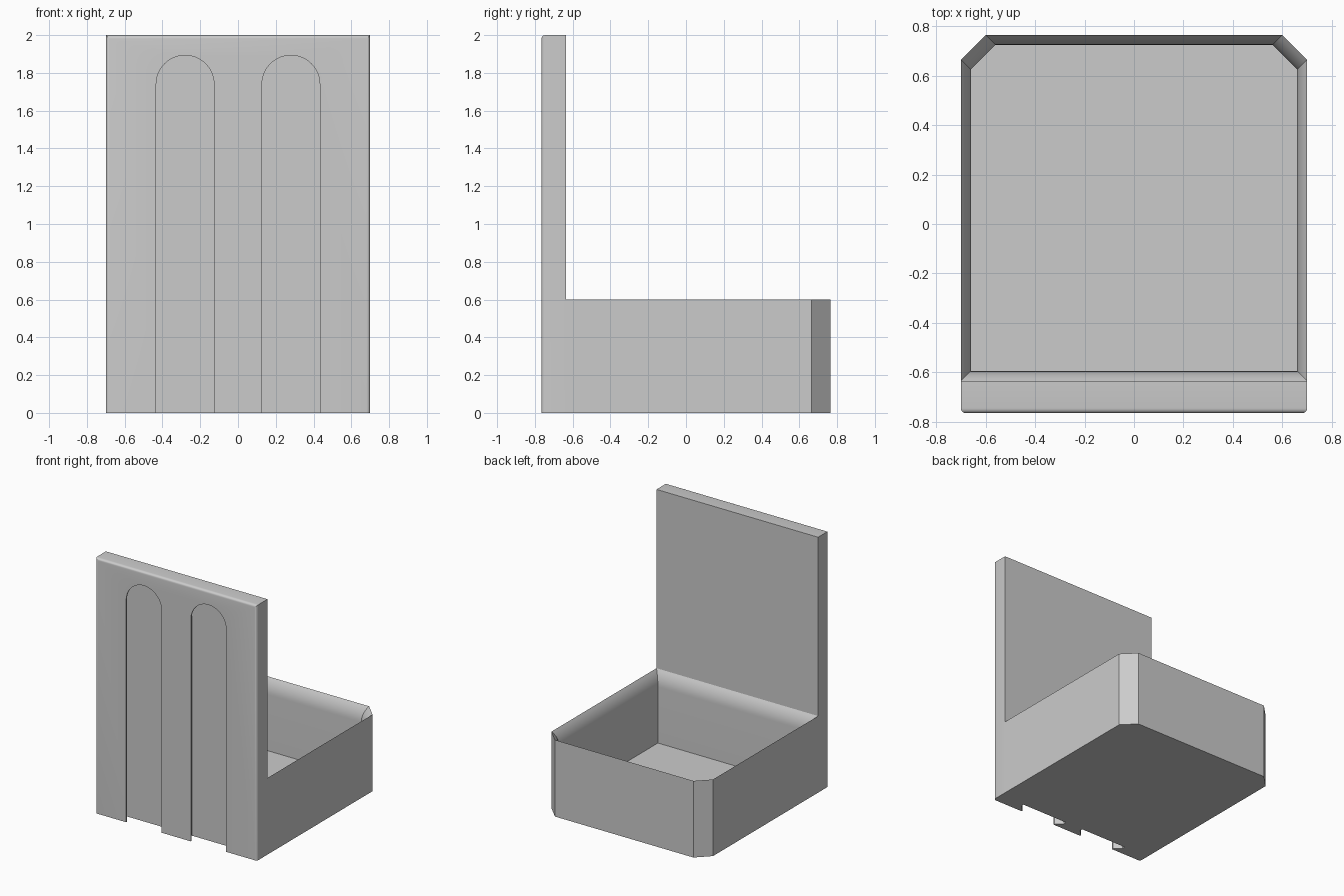
import bpy, bmesh
from math import pi, sin, cos, asin

if "Cube" in bpy.data.objects:
    bpy.data.objects.remove(bpy.data.objects["Cube"], do_unlink=True)

grey = bpy.data.materials.new("plain_grey")
grey.use_nodes = True
grey.diffuse_color = (0.6, 0.6, 0.6, 1)
grey.node_tree.nodes["Principled BSDF"].inputs["Base Color"].default_value = (0.6, 0.6, 0.6, 1)


def make_object(name, bm):
    bmesh.ops.recalc_face_normals(bm, faces=bm.faces)
    mesh = bpy.data.meshes.new(name)
    bm.to_mesh(mesh)
    bm.free()
    mesh.materials.append(grey)
    obj = bpy.data.objects.new(name, mesh)
    bpy.context.collection.objects.link(obj)
    return obj


def loft(name, loops):
    """Skin a stack of equal-length closed loops and cap both ends."""
    bm = bmesh.new()
    rings = [[bm.verts.new(p) for p in loop] for loop in loops]
    for a, b in zip(rings, rings[1:]):
        for i in range(len(a)):
            j = (i + 1) % len(a)
            bm.faces.new((a[i], a[j], b[j], b[i]))
    bm.faces.new(rings[0])
    bm.faces.new(rings[-1])
    return make_object(name, bm)


def smooth(obj):
    bpy.ops.object.select_all(action='DESELECT')
    obj.select_set(True)
    bpy.context.view_layer.objects.active = obj
    bpy.ops.object.shade_smooth_by_angle(angle=pi / 7)


W, BACK, JOIN, FRONT = 0.7, 0.765, -0.635, -0.765
RIM, WALL, LIP, CUT = 0.6, 0.04, 0.12, 0.1

# Open bin: chamfered rear corners, thin walls, curved inner lip
half = [(W, JOIN), (W, BACK - CUT), (W - CUT, BACK)]
plan = half + [(-x, y) for x, y in reversed(half)]


def ring(inset, z):
    return [(x - inset * (1 if x > 0 else -1),
             y - inset * (1 if y > 0 else -1), z) for x, y in plan]


radius = (WALL ** 2 + LIP ** 2) / (2 * WALL)
sweep = asin(LIP / radius)
steps = 8
levels = [(0, 0), (0, RIM)]
for k in range(1, steps + 1):
    a = sweep * (1 - k / steps)
    levels.append((WALL - radius * (1 - cos(a)), RIM - LIP + radius * sin(a)))
levels.append((WALL, WALL))
tray = loft("bin", [ring(t, z) for t, z in levels])
smooth(tray)

# Tall mounting panel with eased front edges
bm = bmesh.new()
bmesh.ops.create_cube(bm, size=1)
for v in bm.verts:
    v.co.x *= 2 * W
    v.co.y = FRONT if v.co.y < 0 else JOIN
    v.co.z = 2 if v.co.z > 0 else 0
eased = [e for e in bm.edges
         if all(v.co.y < -0.7 for v in e.verts) and any(v.co.z > 1 for v in e.verts)]
bmesh.ops.bevel(bm, geom=eased, offset=0.02, segments=5, profile=0.5, affect='EDGES')
panel = make_object("mounting_panel", bm)

# Two undercut hanging slots, open at the bottom and domed at the top
SLOT = [(-0.03, 0.153), (0.009, 0.153), (0.059, 0.203), (0.083, 0.203)]
DOME = 1.74
for side in (-1, 1):
    cx = side * 0.28
    loops = []
    for depth, r in SLOT:
        y = FRONT + depth
        arc = [(cx + r * cos(pi * k / 32), y, DOME + r * sin(pi * k / 32)) for k in range(33)]
        loops.append([(cx + r, y, -0.1)] + arc + [(cx - r, y, -0.1)])
    cutter = loft("slot_cutter", loops)
    cutter.hide_render = True
    mod = panel.modifiers.new("slot", 'BOOLEAN')
    mod.operation, mod.solver, mod.object = 'DIFFERENCE', 'EXACT', cutter
    bpy.context.view_layer.objects.active = panel
    bpy.ops.object.modifier_apply(modifier=mod.name)
    bpy.data.objects.remove(cutter, do_unlink=True)
smooth(panel)
